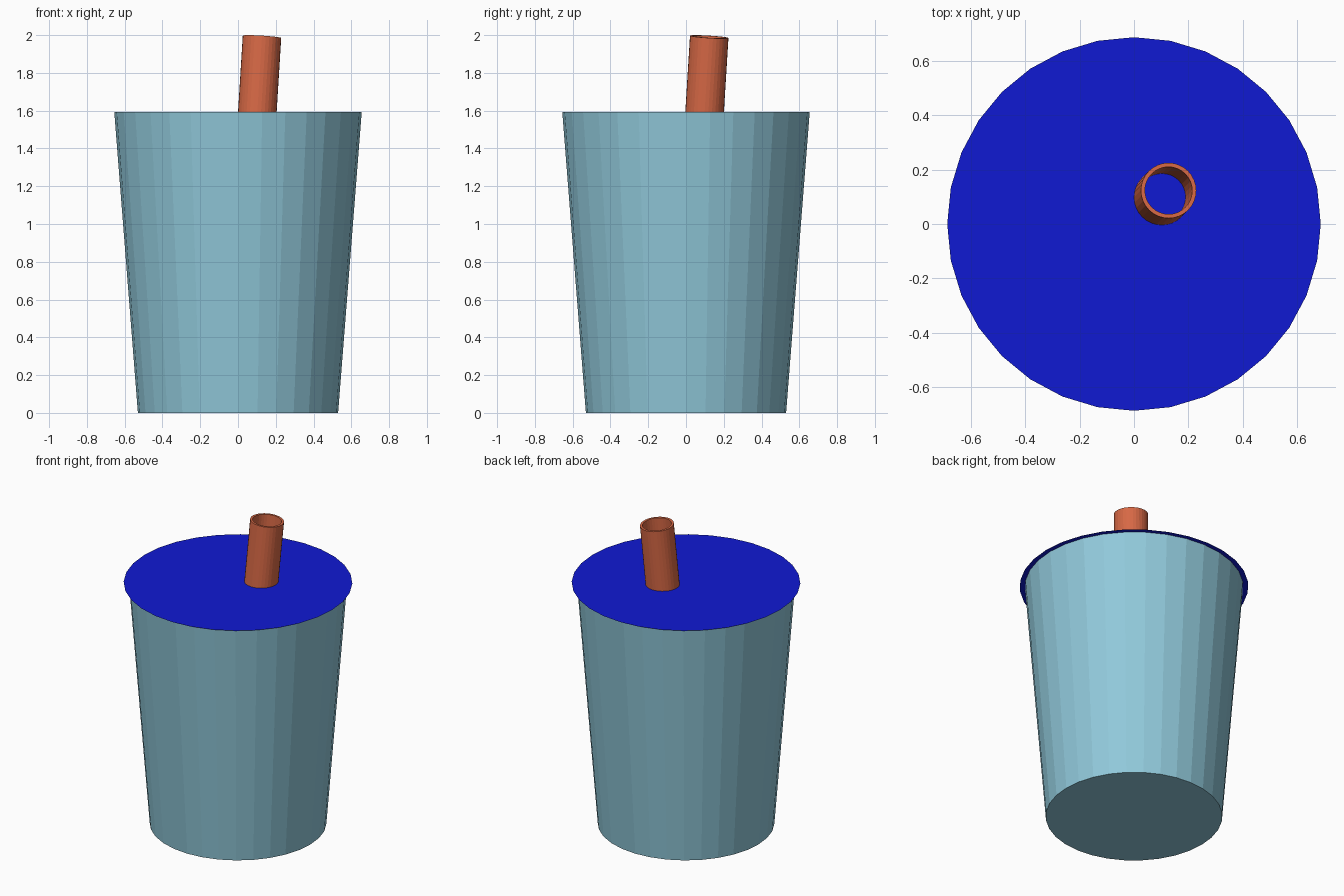
import bpy, bmesh, math
from mathutils import Vector

if "Cube" in bpy.data.objects:
    bpy.data.objects.remove(bpy.data.objects["Cube"])

SIDES = 32


def material(name, color):
    m = bpy.data.materials.new(name)
    m.diffuse_color = (*color, 1)
    m.use_nodes = True
    m.node_tree.nodes["Principled BSDF"].inputs["Base Color"].default_value = m.diffuse_color
    return m


def revolve(name, profile, mat, closed=False):
    """Lathe (radius, z) points around z; radius 0 collapses to a fan centre."""
    bm = bmesh.new()
    rings = []
    for r, z in profile:
        if r == 0:
            rings.append([bm.verts.new((0, 0, z))] * SIDES)
        else:
            rings.append([bm.verts.new((r * math.cos(a), r * math.sin(a), z))
                          for a in (2 * math.pi * i / SIDES for i in range(SIDES))])
    pairs = list(zip(rings, rings[1:]))
    if closed:
        pairs.append((rings[-1], rings[0]))
    for a, b in pairs:
        for i in range(SIDES):
            j = (i + 1) % SIDES
            bm.faces.new(list(dict.fromkeys((a[i], a[j], b[j], b[i]))))
    me = bpy.data.meshes.new(name)
    bm.to_mesh(me)
    bm.free()
    me.materials.append(mat)
    ob = bpy.data.objects.new(name, me)
    bpy.context.collection.objects.link(ob)
    return ob


# Tapered cup with a flat bottom, open under the lid
revolve("cup", [(0, 0), (0.53, 0), (0.655, 1.592)],
        material("cup_blue", (0.28, 0.58, 0.70)))

# Thin flat lid overhanging the rim
revolve("lid", [(0.686, 1.592), (0, 1.592)],
        material("lid_blue", (0.005, 0.01, 0.65)))

# Leaning hollow straw, running from the cup's bottom up through the lid
top, foot = Vector((0.127, 0.123, 1.991)), Vector((0.006, 0.002, 0.03))
axis = top - foot
length = axis.length
straw = revolve("straw", [(0.102, 0), (0.102, length), (0.087, length), (0.087, 0)],
                material("straw_orange", (0.68, 0.14, 0.06)), closed=True)
straw.location = foot
straw.rotation_euler = axis.to_track_quat('Z', 'Y').to_euler()
